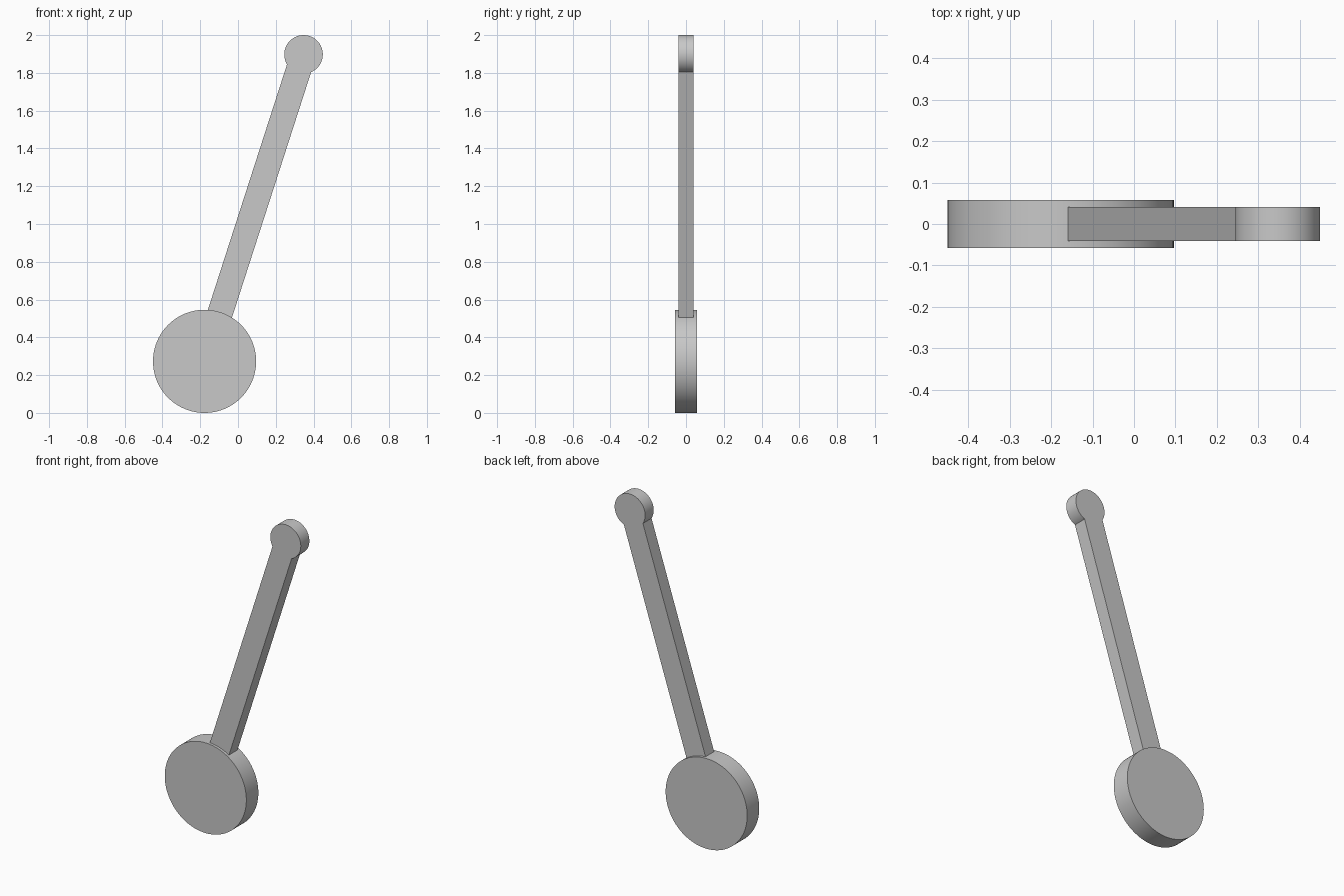
import bpy
import bmesh
from math import asin, cos, sin, pi, radians
from mathutils import Vector

cube = bpy.data.objects.get("Cube")
if cube:
    bpy.data.objects.remove(cube, do_unlink=True)

grey = bpy.data.materials.new("light grey")
grey.use_nodes = True
colour = (0.58, 0.58, 0.58, 1)
grey.diffuse_color = colour
grey.node_tree.nodes["Principled BSDF"].inputs["Base Color"].default_value = colour


def arc(centre, radius, start, end, steps):
    """Points on a circle in the XZ plane, both ends included."""
    return [centre + radius * Vector((cos(a), 0, sin(a)))
            for a in (start + (end - start) * i / steps for i in range(steps + 1))]


def plate(name, outline, depth):
    """Extrude an XZ outline evenly to the front and back."""
    bm = bmesh.new()
    face = bm.faces.new([bm.verts.new(p - Vector((0, depth / 2, 0))) for p in outline])
    grown = bmesh.ops.extrude_face_region(bm, geom=[face])
    verts = [v for v in grown["geom"] if isinstance(v, bmesh.types.BMVert)]
    bmesh.ops.translate(bm, verts=verts, vec=(0, depth, 0))
    bmesh.ops.recalc_face_normals(bm, faces=bm.faces)
    mesh = bpy.data.meshes.new(name)
    bm.to_mesh(mesh)
    bm.free()
    mesh.materials.append(grey)
    obj = bpy.data.objects.new(name, mesh)
    bpy.context.collection.objects.link(obj)
    bpy.ops.object.select_all(action="DESELECT")
    obj.select_set(True)
    bpy.context.view_layer.objects.active = obj
    bpy.ops.object.shade_smooth_by_angle(angle=radians(30))
    return obj


bob_centre = Vector((-0.177, 0, 0.273))
knob_centre = Vector((0.347, 0, 1.898))
bob_radius, knob_radius, half_width = 0.273, 0.102, 0.067

# Heavy round bob
plate("pendulum_bob", arc(bob_centre, bob_radius, 0, 2 * pi, 96)[:-1], 0.115)

# Rod and pivot knob, one continuous outline
along = (knob_centre - bob_centre).normalized()
side = Vector((along.z, 0, -along.x))
foot = bob_centre + along * (bob_radius - 0.04)
tilt = pi / 2 - asin(along.x)
neck = pi - asin(half_width / knob_radius)
outline = [foot - side * half_width, foot + side * half_width]
outline += arc(knob_centre, knob_radius, tilt - neck, tilt + neck, 64)
plate("pendulum_rod", outline, 0.082)
